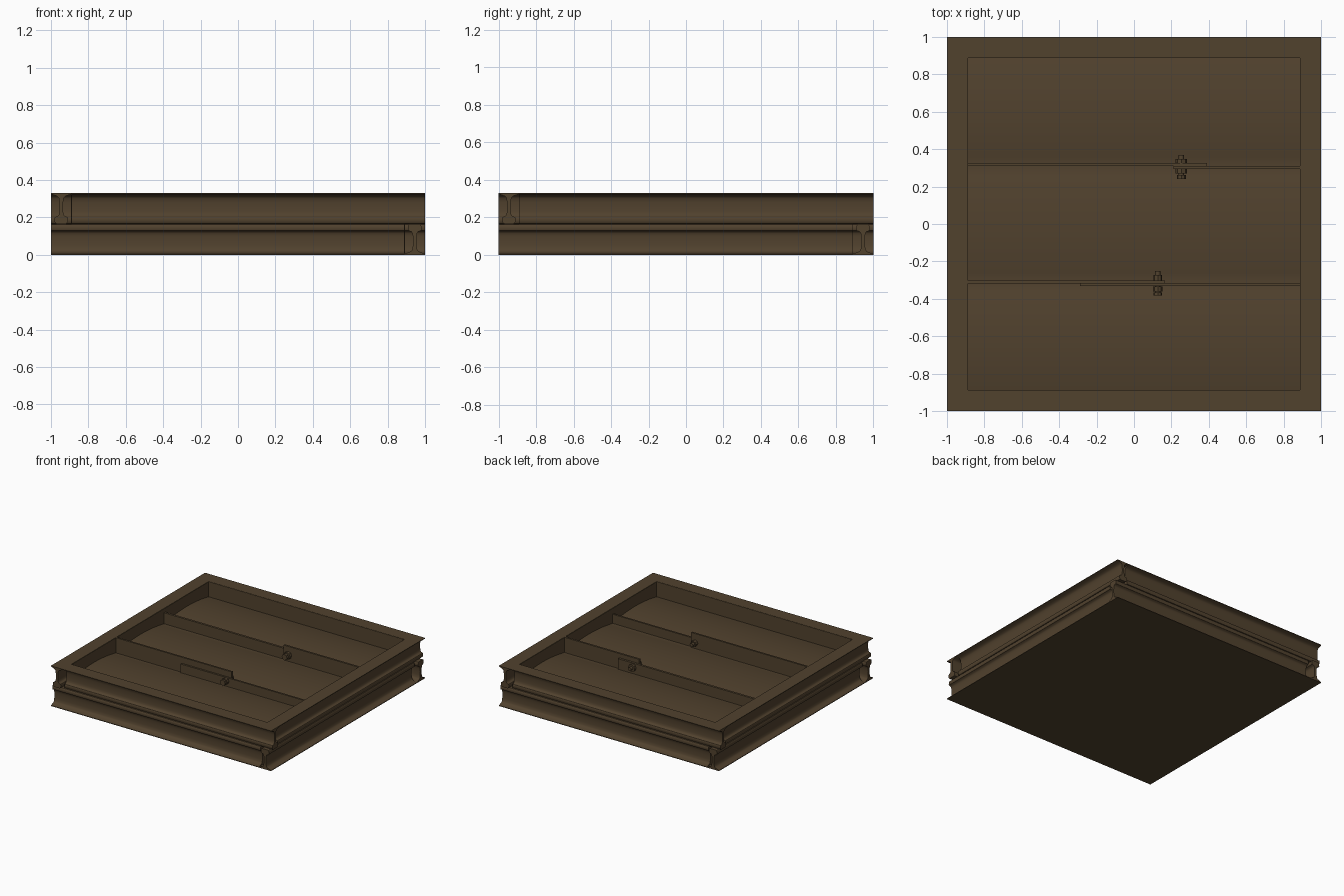
import bpy, bmesh, math
from mathutils import Matrix, Vector

if "Cube" in bpy.data.objects:
    bpy.data.objects.remove(bpy.data.objects["Cube"])

steel = bpy.data.materials.new("weathered_brown")
steel.diffuse_color = (0.083, 0.054, 0.027, 1)
steel.use_nodes = True
steel.node_tree.nodes["Principled BSDF"].inputs["Base Color"].default_value = steel.diffuse_color


def finish(name, bm, smooth=True):
    bmesh.ops.recalc_face_normals(bm, faces=bm.faces)
    me = bpy.data.meshes.new(name)
    bm.to_mesh(me)
    bm.free()
    ob = bpy.data.objects.new(name, me)
    bpy.context.collection.objects.link(ob)
    me.materials.append(steel)
    if smooth:
        bpy.ops.object.select_all(action='DESELECT')
        ob.select_set(True)
        bpy.context.view_layer.objects.active = ob
        bpy.ops.object.shade_smooth_by_angle(angle=math.radians(35))
    return ob


def extrude_x(bm, profile, x0, x1):
    """Closed (y, z) profile swept along x."""
    face = bm.faces.new([bm.verts.new((x0, y, z)) for y, z in profile])
    out = bmesh.ops.extrude_face_region(bm, geom=[face])
    moved = [v for v in out['geom'] if isinstance(v, bmesh.types.BMVert)]
    bmesh.ops.translate(bm, verts=moved, vec=(x1 - x0, 0, 0))


def box(name, lo, hi):
    bm = bmesh.new()
    extrude_x(bm, [(lo[1], lo[2]), (hi[1], lo[2]), (hi[1], hi[2]), (lo[1], hi[2])], lo[0], hi[0])
    return finish(name, bm, False)


# Rail section: wide foot, thin web, rounded head
half = [(0.055, 0), (0.055, 0.005), (0.035, 0.012), (0.02, 0.018), (0.013, 0.028),
        (0.01, 0.05), (0.009, 0.075), (0.01, 0.1), (0.013, 0.116), (0.018, 0.123),
        (0.033, 0.129), (0.036, 0.134), (0.035, 0.154), (0.03, 0.162), (0.022, 0.165)]
section = half + [(-y, z) for y, z in reversed(half)]

# Two pinwheel rings of rails, the upper one turned head down
for layer in ("lower", "upper"):
    for k, side in enumerate(("front", "right", "back", "left")):
        turn = Matrix.Rotation(k * math.pi / 2, 3, 'Z')
        bm = bmesh.new()
        if layer == "lower":
            extrude_x(bm, [(y - 0.945, z) for y, z in section], -1, 0.89)
        else:
            extrude_x(bm, [(y - 0.945, 0.33 - z) for y, z in section], -0.89, 1)
        bmesh.ops.rotate(bm, verts=bm.verts, cent=(0, 0, 0), matrix=turn)
        finish(f"{layer}_rail_{side}", bm)

# Upright liner plates just inside the rails
for side, lo, hi in (("front", (-0.89, -0.892), (0.89, -0.888)), ("back", (-0.89, 0.888), (0.89, 0.892)),
                     ("left", (-0.892, -0.89), (-0.888, 0.89)), ("right", (0.888, -0.89), (0.892, 0.89))):
    box(f"liner_{side}", (*lo, 0.01), (*hi, 0.328))

# Floor fill: three gently crowned bays, flat underneath
edges = [-0.89, -0.315, 0.31, 0.89]
top = []
for a, b in zip(edges, edges[1:]):
    for i in range(12):
        t = i / 12
        top.append((a + (b - a) * t, 0.205 + 0.03 * (1 - (2 * t - 1) ** 2)))
top.append((0.89, 0.205))
bm = bmesh.new()
extrude_x(bm, [(-0.89, 0), (0.89, 0)] + top[::-1], -0.89, 0.89)
finish("floor_fill", bm)

# Divider straps, overlapping in pairs
box("back_divider_left", (-0.89, 0.309, 0.15), (0.39, 0.327, 0.295))
box("back_divider_right", (0.21, 0.293, 0.15), (0.89, 0.309, 0.33))
box("front_divider_left", (-0.89, -0.317, 0.15), (0.165, -0.302, 0.33))
box("front_divider_right", (-0.29, -0.332, 0.15), (0.89, -0.317, 0.28))


# Bolts through the overlaps: (start, end, radius, sides) along y
def bolt(name, x, z, parts):
    bm = bmesh.new()
    for y0, y1, r, n in parts:
        m = Matrix.Translation(Vector((x, (y0 + y1) / 2, z))) @ Matrix.Rotation(math.pi / 2, 4, 'X')
        bmesh.ops.create_cone(bm, cap_ends=True, segments=n, radius1=r, radius2=r,
                              depth=y1 - y0, matrix=m)
    finish(name, bm)


bolt("back_bolt", 0.253, 0.26, [(0.245, 0.37, 0.014, 16), (0.327, 0.347, 0.03, 8),
                                (0.24, 0.262, 0.024, 8), (0.27, 0.293, 0.03, 8)])
bolt("front_bolt", 0.127, 0.255, [(-0.38, -0.25, 0.014, 16), (-0.302, -0.274, 0.024, 8),
                                  (-0.36, -0.334, 0.026, 8), (-0.382, -0.366, 0.024, 8)])
